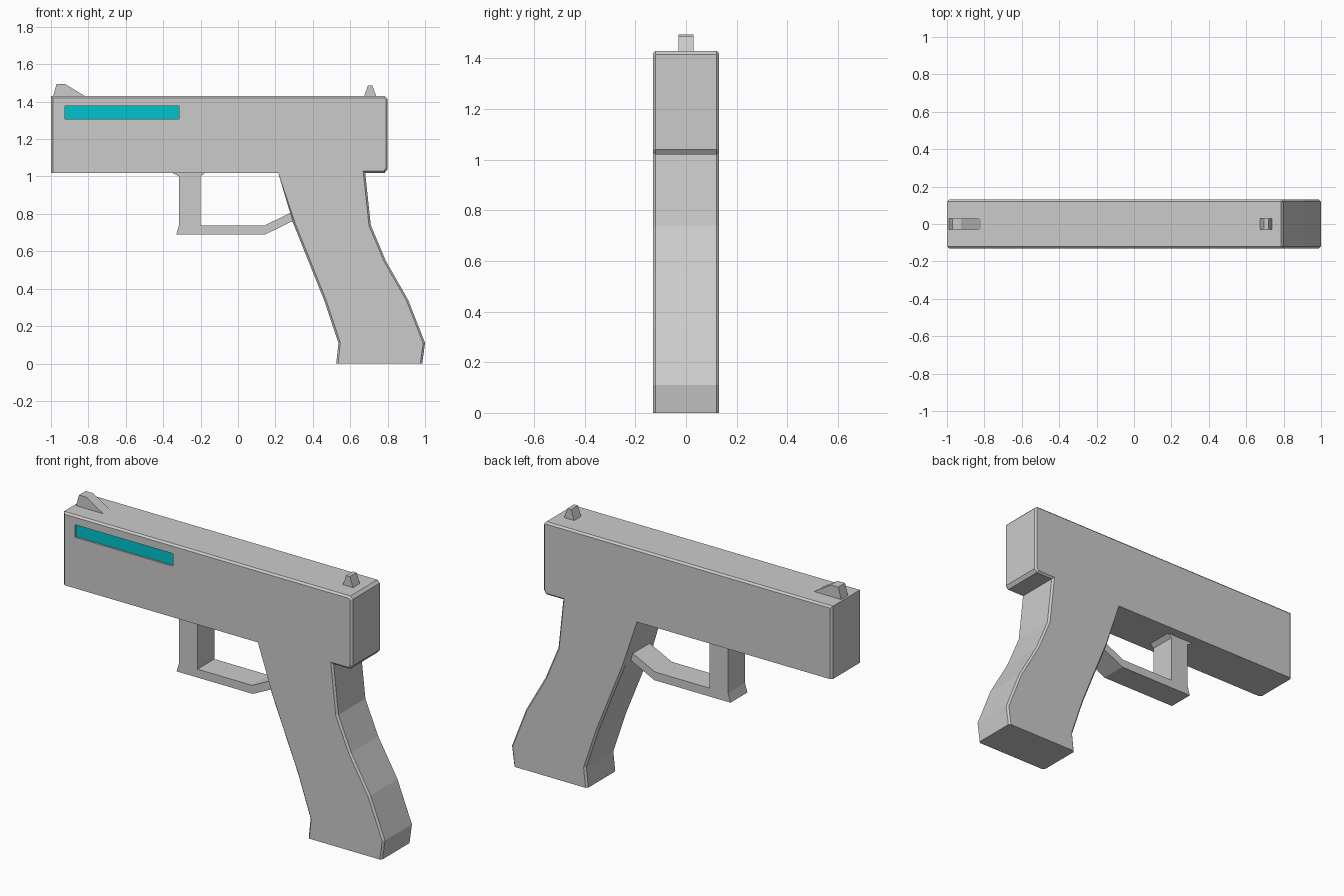
import bpy, bmesh

if "Cube" in bpy.data.objects:
    bpy.data.objects.remove(bpy.data.objects["Cube"])


def extrude_profile(name, points, half_width, chamfer=0.0, sharp_edges=()):
    """Extrude an x-z outline along y, chamfering the side edges not listed as sharp."""
    bm = bmesh.new()
    near = [bm.verts.new((x, -half_width, z)) for x, z in points]
    far = [bm.verts.new((x, half_width, z)) for x, z in points]
    n = len(points)
    bm.faces.new(near)
    bm.faces.new(far[::-1])
    for i in range(n):
        j = (i + 1) % n
        bm.faces.new((near[j], near[i], far[i], far[j]))
    bmesh.ops.recalc_face_normals(bm, faces=bm.faces)
    if chamfer:
        edges = [bm.edges.get((ring[i], ring[(i + 1) % n]))
                 for ring in (near, far) for i in range(n) if i not in sharp_edges]
        bmesh.ops.bevel(bm, geom=edges, offset=chamfer, segments=1,
                        profile=0.5, affect='EDGES', clamp_overlap=True)
    mesh = bpy.data.meshes.new(name)
    bm.to_mesh(mesh)
    bm.free()
    obj = bpy.data.objects.new(name, mesh)
    bpy.context.collection.objects.link(obj)
    return obj


def box(name, x0, x1, y0, y1, z0, z1):
    bpy.ops.mesh.primitive_cube_add(size=1, location=((x0 + x1) / 2, (y0 + y1) / 2, (z0 + z1) / 2))
    obj = bpy.context.object
    obj.name = name
    obj.scale = (x1 - x0, y1 - y0, z1 - z0)
    bpy.ops.object.transform_apply(location=False, rotation=False, scale=True)
    return obj


# Barrel housing and raked grip in one outline
body = extrude_profile("body_and_grip", [
    (-1.0, 1.02), (-1.0, 1.43), (0.785, 1.43), (0.80, 1.415), (0.80, 1.04), (0.785, 1.02),
    (0.68, 1.02), (0.71, 0.74), (0.79, 0.55), (0.91, 0.34), (1.0, 0.11), (0.985, 0.0),
    (0.525, 0.0), (0.537, 0.11), (0.46, 0.34), (0.295, 0.75), (0.215, 1.02),
], 0.13, chamfer=0.01, sharp_edges=(11, 16))

# Recess for the coloured side panel, on the front side only
cutter = box("panel_recess_cutter", -0.925, -0.315, -0.2, -0.115, 1.307, 1.378)
cutter.hide_render = True
cutter.hide_viewport = True
cut = body.modifiers.new("panel_recess", 'BOOLEAN')
cut.operation = 'DIFFERENCE'
cut.solver = 'EXACT'
cut.object = cutter

# Coloured panel
panel = box("side_panel", -0.925, -0.315, -0.12, -0.11, 1.307, 1.378)
cyan = bpy.data.materials.new("cyan")
cyan.diffuse_color = (0.0, 0.55, 0.62, 1.0)
cyan.use_nodes = True
cyan.node_tree.nodes["Principled BSDF"].inputs["Base Color"].default_value = cyan.diffuse_color
panel.data.materials.append(cyan)

# Trigger guard with flared foot
extrude_profile("trigger_guard", [
    (-0.36, 1.025), (-0.315, 1.0), (-0.315, 0.74), (-0.33, 0.69), (0.145, 0.69),
    (0.33, 0.78), (0.33, 0.83), (0.14, 0.737), (-0.20, 0.737), (-0.20, 1.0), (-0.17, 1.025),
], 0.075)

# Sights
extrude_profile("front_sight", [
    (-0.99, 1.425), (-0.97, 1.495), (-0.925, 1.495), (-0.81, 1.425)], 0.03)
extrude_profile("rear_sight", [
    (0.673, 1.425), (0.695, 1.487), (0.718, 1.487), (0.74, 1.425)], 0.03)
